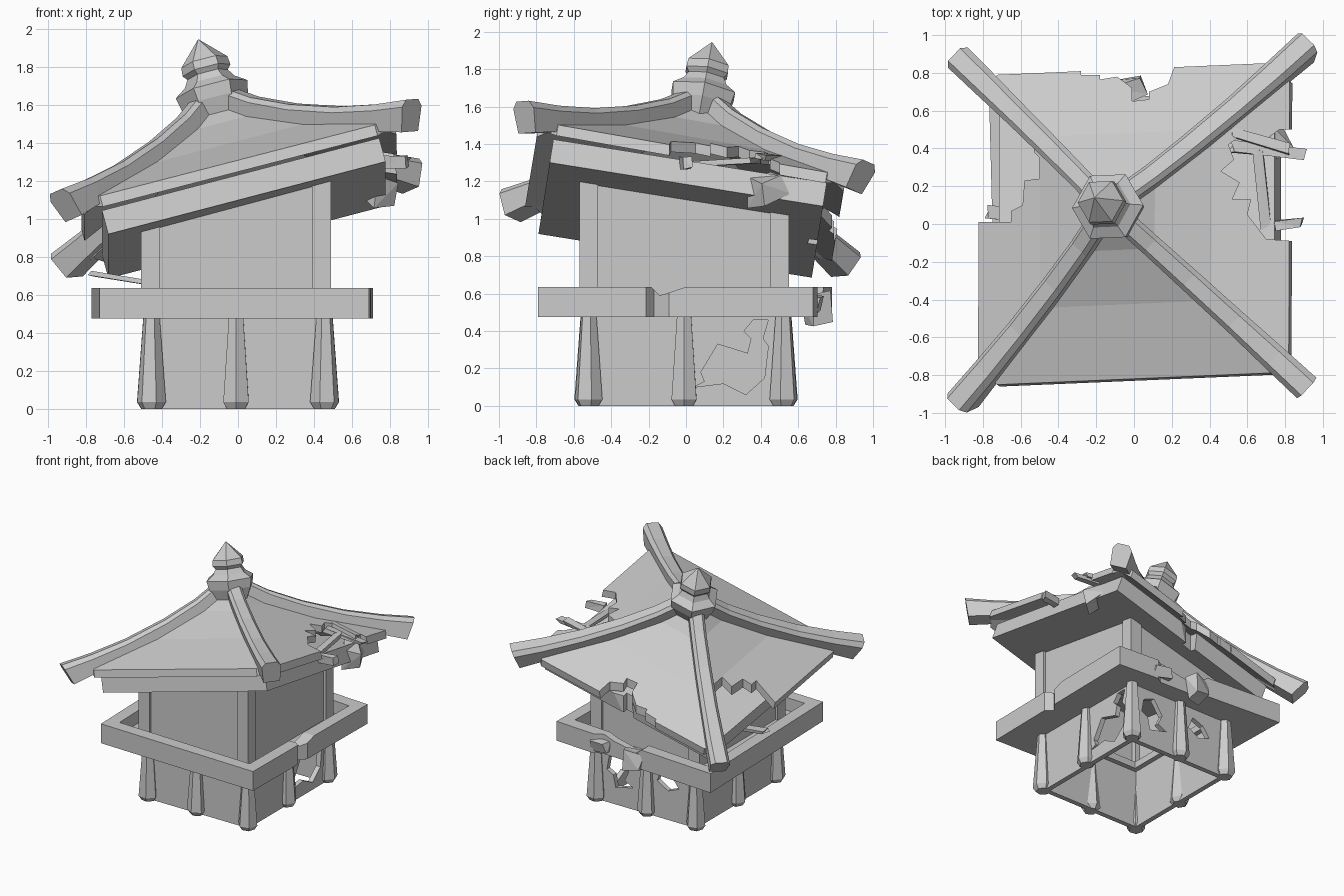
import bpy, bmesh, math, random
from mathutils import Matrix, Vector

random.seed(4)
if "Cube" in bpy.data.objects:
    bpy.data.objects.remove(bpy.data.objects["Cube"], do_unlink=True)

stone = bpy.data.materials.new("weathered_grey")
stone.use_nodes = True
grey = (0.6, 0.6, 0.6, 1)
stone.diffuse_color = grey
stone.node_tree.nodes["Principled BSDF"].inputs["Base Color"].default_value = grey


def tilted(slope_x, slope_y, height):
    """Frame whose ground plane rises by the given slopes."""
    up = Vector((-slope_x, -slope_y, 1))
    return (Matrix.Translation((0, 0, height))
            @ Vector((0, 0, 1)).rotation_difference(up).to_matrix().to_4x4()
            @ Matrix.Rotation(0.02, 4, "Z"))


# The whole roof leans towards the back; the eaves slab sits slightly askew of it
lean = tilted(0.266, -0.177, 1.158)
eaves_lean = tilted(0.268, -0.16, 1.17)


def finish(name, bm, matrix=None):
    if matrix:
        bm.transform(matrix)
    bmesh.ops.recalc_face_normals(bm, faces=bm.faces)
    mesh = bpy.data.meshes.new(name)
    bm.to_mesh(mesh)
    bm.free()
    mesh.materials.append(stone)
    ob = bpy.data.objects.new(name, mesh)
    bpy.context.collection.objects.link(ob)
    return ob


def loft(name, rings, matrix=None):
    """Skin a row of equal-length closed rings and cap both ends."""
    bm = bmesh.new()
    rows = [[bm.verts.new(p) for p in ring] for ring in rings]
    n = len(rows[0])
    for a, b in zip(rows, rows[1:]):
        for i in range(n):
            j = (i + 1) % n
            bm.faces.new((a[i], a[j], b[j], b[i]))
    bm.faces.new(rows[0])
    bm.faces.new(rows[-1])
    return finish(name, bm, matrix)


def box(name, lo, hi, matrix=None):
    ring = [(lo[0], lo[1]), (hi[0], lo[1]), (hi[0], hi[1]), (lo[0], hi[1])]
    return loft(name, [[(x, y, z) for x, y in ring] for z in (lo[2], hi[2])], matrix)


def prism(name, outline, axis, lo, hi):
    def place(a, b, t):
        return {"x": (t, a, b), "y": (a, t, b), "z": (a, b, t)}[axis]
    return loft(name, [[place(a, b, t) for a, b in outline] for t in (lo, hi)])


def turned(name, profile, sides, matrix):
    rings = [[(r * math.cos(math.tau * i / sides), r * math.sin(math.tau * i / sides), z)
              for i in range(sides)] for r, z in profile]
    return loft(name, rings, matrix)


def cut(ob, cutter, keep=False):
    mod = ob.modifiers.new("break", "BOOLEAN")
    mod.operation = "DIFFERENCE"
    mod.solver = "EXACT"
    mod.object = cutter
    bpy.context.view_layer.objects.active = ob
    bpy.ops.object.modifier_apply(modifier=mod.name)
    if not keep:
        bpy.data.objects.remove(cutter, do_unlink=True)


def slice_off(ob, point, direction):
    bm = bmesh.new()
    bm.from_mesh(ob.data)
    bmesh.ops.bisect_plane(bm, geom=bm.verts[:] + bm.edges[:] + bm.faces[:],
                           plane_co=point, plane_no=direction, clear_outer=True)
    bmesh.ops.holes_fill(bm, edges=[e for e in bm.edges if e.is_boundary])
    bmesh.ops.recalc_face_normals(bm, faces=bm.faces)
    bm.to_mesh(ob.data)
    bm.free()


def chunk(name, centre, size, turn, shake=0.18, pitch=0.0):
    """A broken splinter: a box with shaken corners."""
    bm = bmesh.new()
    bmesh.ops.create_cube(bm, size=1)
    for v in bm.verts:
        v.co += Vector([random.uniform(-shake, shake) for _ in range(3)])
    bmesh.ops.triangulate(bm, faces=bm.faces)
    rot = (Matrix.Rotation(turn, 4, "Z") @ Matrix.Rotation(pitch, 4, "Y")
           @ Matrix.Rotation(turn * 0.6, 4, "X"))
    return finish(name, bm, Matrix.Translation(centre) @ rot @ Matrix.Diagonal((*size, 1)))


# Hollow base, open underneath and into the room above
base = box("base_walls", (-0.46, -0.52, 0), (0.46, 0.52, 0.48))
cut(base, box("hollow", (-0.42, -0.48, -0.1), (0.42, 0.48, 0.6)))
cut(base, prism("side_hole", [(0.04, 0.1), (0.1, 0.13), (0.08, 0.18), (0.17, 0.33),
    (0.33, 0.28), (0.35, 0.36), (0.31, 0.4), (0.36, 0.46), (0.44, 0.46), (0.41, 0.36),
    (0.44, 0.32), (0.42, 0.15), (0.32, 0.06), (0.2, 0.12)], "x", 0.4, 0.6))
cut(base, prism("back_hole", [(0.12, 0.18), (0.2, 0.22), (0.16, 0.3), (0.24, 0.42),
    (0.34, 0.38), (0.36, 0.27), (0.3, 0.24), (0.28, 0.14)], "y", 0.4, 0.6))
cut(base, prism("back_crack", [(-0.3, 0.28), (-0.2, 0.24), (-0.1, 0.3), (-0.14, 0.4),
    (-0.24, 0.36)], "y", 0.4, 0.6))

# Tapered base posts at corners and middles
for x in (-0.455, -0.01, 0.455):
    for y in (-0.52, -0.01, 0.52):
        if abs(x) > 0.1 or abs(y) > 0.1:
            turned("base_post", [(0.055, 0), (0.077, 0.035), (0.043, 0.49)], 6,
                   Matrix.Translation((x, y, 0)) @ Matrix.Rotation(math.atan2(y, x), 4, "Z"))

# Balcony floor with its skewed, damaged rim
corners = [(-0.73, -0.75), (0.69, -0.79), (0.71, 0.68), (-0.77, 0.78)]
rim = loft("balcony_rim", [[(x, y, z) for x, y in corners] for z in (0.475, 0.635)])
cut(rim, prism("recess", [(x - math.copysign(0.1, x), y - math.copysign(0.1, y))
                          for x, y in corners], "z", 0.53, 0.8))
cut(rim, box("stairwell", (-0.38, -0.44, 0.4), (0.37, 0.43, 0.8)))
cut(rim, prism("side_dent", [(0.8, -0.29), (0.64, -0.17), (0.8, 0.04)], "z", 0.4, 0.8))
cut(rim, prism("side_chip", [(-0.25, 0.7), (-0.14, 0.59), (0, 0.636), (0.04, 0.7)], "x", 0.55, 0.9))
cut(rim, prism("back_dent", [(0.6, 0.85), (0.3, 0.67), (0.02, 0.68), (-0.16, 0.85)], "z", 0.4, 0.8))
cut(rim, prism("back_chip", [(0.5, 0.72), (0.2, 0.61), (-0.02, 0.57), (-0.22, 0.72)], "y", 0.56, 0.9))
chunk("rim_splinter", (-0.03, 0.71, 0.52), (0.14, 0.1, 0.14), 0.3)
chunk("rim_splinter", (0.3, 0.68, 0.55), (0.16, 0.08, 0.1), -0.2)
chunk("fallen_plank", (-0.635, 0.05, 0.69), (0.28, 0.07, 0.025), -0.1, 0.05, 0.16)

# Hollow upper room and corner posts, trimmed to the leaning eaves
trim = eaves_lean @ Vector((0, 0, -0.13))
trim_up = eaves_lean.to_3x3() @ Vector((0, 0, 1))
room = box("room_walls", (-0.49, -0.55, 0.5), (0.47, 0.53, 1.5))
slice_off(room, trim, trim_up)
cut(room, box("room_space", (-0.45, -0.51, 0.4), (0.43, 0.49, 1.6)))
for x in (-0.46, 0.44):
    for y in (-0.52, 0.5):
        post = box("room_post", (x - 0.05, y - 0.05, 0.5), (x + 0.05, y + 0.05, 1.5))
        slice_off(post, trim, trim_up)

# Eaves slab below the roof
eaves = box("eaves_slab", (-0.755, -0.74, -0.185), (0.755, 0.74, -0.055), eaves_lean)

# Swept roof sheet, upper surface out and underside back
slope = [(0.08, 0.44), (0.2, 0.33), (0.47, 0.168), (0.85, 0.005)]
skin = slope + [(r, z - 0.06) for r, z in reversed(slope)]
roof = loft("roof_sheet", [[(sx * r, sy * r * 0.98, z)
            for sx, sy in ((-1, -1), (1, -1), (1, 1), (-1, 1))] for r, z in skin])
for sx in (-1, 1):
    for sy in (-1, 1):
        slice_off(roof, (sx * 0.79, sy * 0.79, 0), (sx, sy, 0))
roof.data.transform(lean)

# Broken areas of the roof
back_gap = prism("back_gap", [(-0.28, 0.95), (-0.28, 0.79), (-0.18, 0.79), (-0.18, 0.765),
    (-0.09, 0.78), (-0.01, 0.72), (-0.01, 0.65), (0.08, 0.66), (0.08, 0.7), (0.18, 0.74),
    (0.22, 0.85), (0.25, 0.95)], "z", 0.5, 1.8)
cut(eaves, back_gap, keep=True)
cut(roof, back_gap)
cut(roof, prism("right_gap", [(0.98, -0.1), (0.7, -0.08), (0.6, 0.05), (0.62, 0.13),
    (0.52, 0.13), (0.56, 0.22), (0.46, 0.28), (0.53, 0.34), (0.5, 0.42), (0.58, 0.48),
    (0.7, 0.45), (0.77, 0.5), (0.98, 0.5)], "z", 0.5, 1.8))
cut(roof, prism("left_gap", [(-0.98, 0.01), (-0.65, 0.01), (-0.65, 0.07), (-0.59, 0.1),
    (-0.58, 0.23), (-0.5, 0.24), (-0.5, 0.35), (-0.53, 0.38), (-0.53, 0.48),
    (-0.98, 0.9)], "z", 0.5, 1.8))

# Four curved corner ridges: distance out, height, scale, undercut of the end
section = [(-0.055, -0.075), (0.055, -0.075), (0.065, 0.03), (0.04, 0.06),
           (-0.04, 0.06), (-0.065, 0.03)]
path = [(0.08, 0.47, 0.9, 0), (0.2, 0.365, 0.9, 0), (0.38, 0.245, 0.95, 0),
        (0.6, 0.13, 1, 0), (0.8, 0.05, 1.1, 0), (0.945, 0.0, 1.15, 0.35)]
for sx in (-1, 1):
    for sy in (-1, 1):
        side = Vector((-sy, sx, 0)).normalized()
        out = Vector((sx, sy * 0.97, 0))
        loft("corner_ridge", [[out * (u + h * k * under) + side * w * k + Vector((0, 0, z + h * k))
                               for w, h in section] for u, z, k, under in path], lean)

# Finial
turned("finial", [(0.13, 0.38), (0.18, 0.48), (0.195, 0.55), (0.135, 0.59), (0.11, 0.63),
                  (0.13, 0.655), (0.125, 0.7), (0.002, 0.825)], 6, lean)

# Splintered timbers around the broken eave
chunk("loose_plank", (0.7, 0.39, 1.31), (0.36, 0.06, 0.03), -0.1, 0.1)
chunk("loose_plank", (0.68, 0.44, 1.33), (0.3, 0.05, 0.03), -0.3, 0.1)
chunk("loose_plank", (0.82, 0, 1.3), (0.14, 0.05, 0.06), 0.1, 0.1)
chunk("fallen_block", (0.74, 0.42, 1.16), (0.13, 0.15, 0.13), 0.5)
chunk("loose_plank", (0.68, 0.16, 1.3), (0.05, 0.4, 0.03), 0.1, 0.1)
